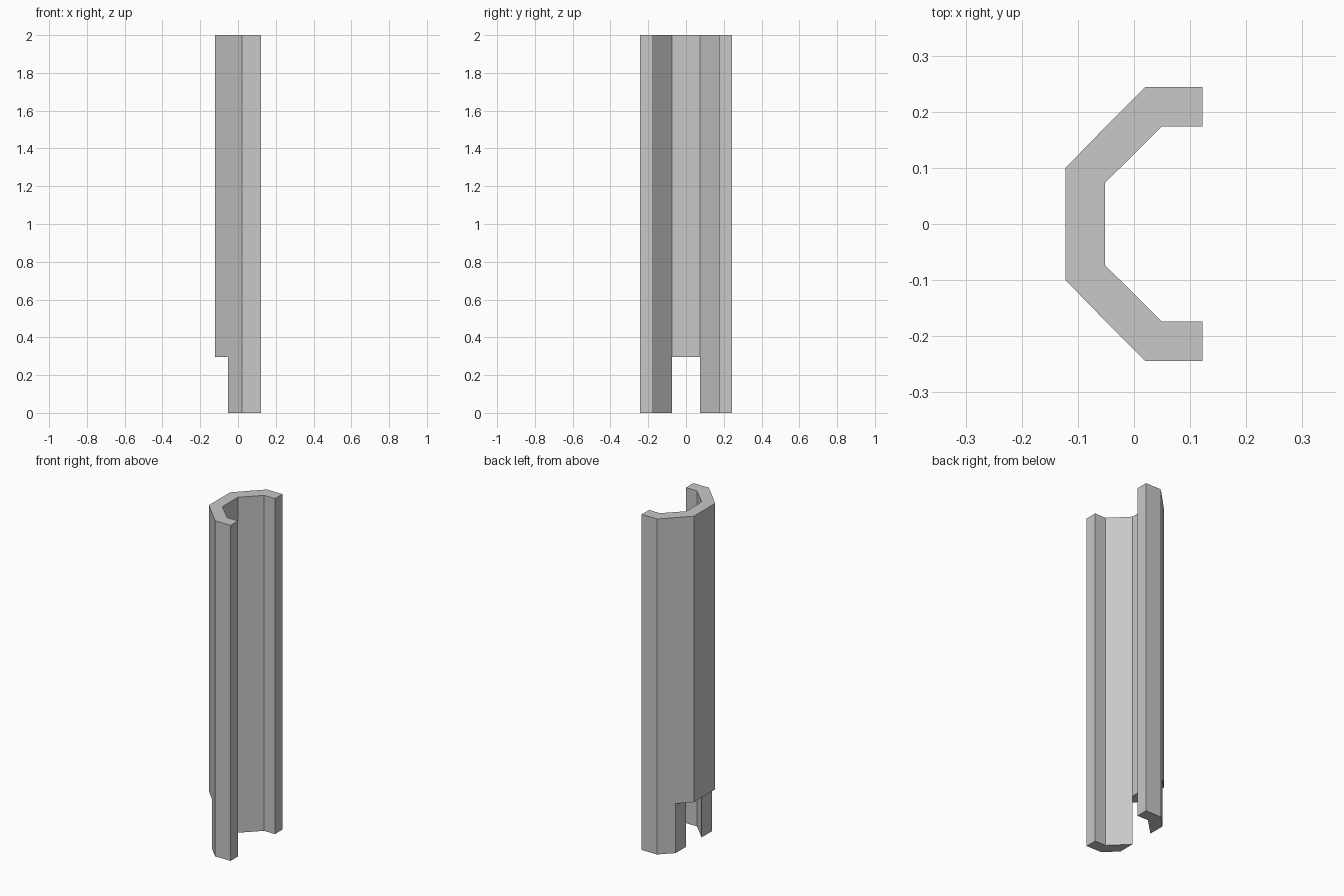
import bpy
import bmesh
from math import radians

cube = bpy.data.objects.get("Cube")
if cube:
    bpy.data.objects.remove(cube)

HEIGHT = 2.0
NOTCH_TOP = 0.295
NOTCH_X = -0.052

# One plain grey finish
grey = bpy.data.materials.new("plain grey")
grey.use_nodes = True
colour = (0.58, 0.58, 0.58, 1)
grey.diffuse_color = colour
grey.node_tree.nodes["Principled BSDF"].inputs["Base Color"].default_value = colour

# Cross-section of one side arm, and the outer corner of the back wall
arm = [(NOTCH_X, 0.073), (0.05, 0.174), (0.122, 0.174),
       (0.122, 0.244), (0.02, 0.244), (NOTCH_X, 0.172)]
back_corner = (-0.122, 0.1)


def mirror(points):
    return [(x, -y) for x, y in reversed(points)]


def extrude_down(bm, faces, distance):
    """Extrude faces straight down and return the new end faces."""
    result = bmesh.ops.extrude_face_region(bm, geom=faces)["geom"]
    verts = [g for g in result if isinstance(g, bmesh.types.BMVert)]
    bmesh.ops.translate(bm, verts=verts, vec=(0, 0, -distance))
    return [g for g in result if isinstance(g, bmesh.types.BMFace)]


# Flat top: back wall and two arms sharing their edges
bm = bmesh.new()
back_half = [arm[0], arm[-1], back_corner]
for outline in (arm, mirror(arm), back_half + mirror(back_half)):
    bm.faces.new([bm.verts.new((x, y, HEIGHT)) for x, y in outline])
bmesh.ops.remove_doubles(bm, verts=bm.verts, dist=0.0001)

# Full channel down to the notch, then only the arms down to the floor
ends = extrude_down(bm, bm.faces[:], HEIGHT - NOTCH_TOP)
legs = [f for f in ends if f.calc_center_median().x > NOTCH_X + 0.01]
extrude_down(bm, legs, NOTCH_TOP)

# Join flat neighbouring faces
bmesh.ops.recalc_face_normals(bm, faces=bm.faces)
bmesh.ops.dissolve_limit(bm, angle_limit=radians(0.5),
                         verts=bm.verts, edges=bm.edges)

mesh = bpy.data.meshes.new("notched_channel")
bm.to_mesh(mesh)
bm.free()
mesh.materials.append(grey)
channel = bpy.data.objects.new("notched_channel", mesh)
bpy.context.collection.objects.link(channel)
